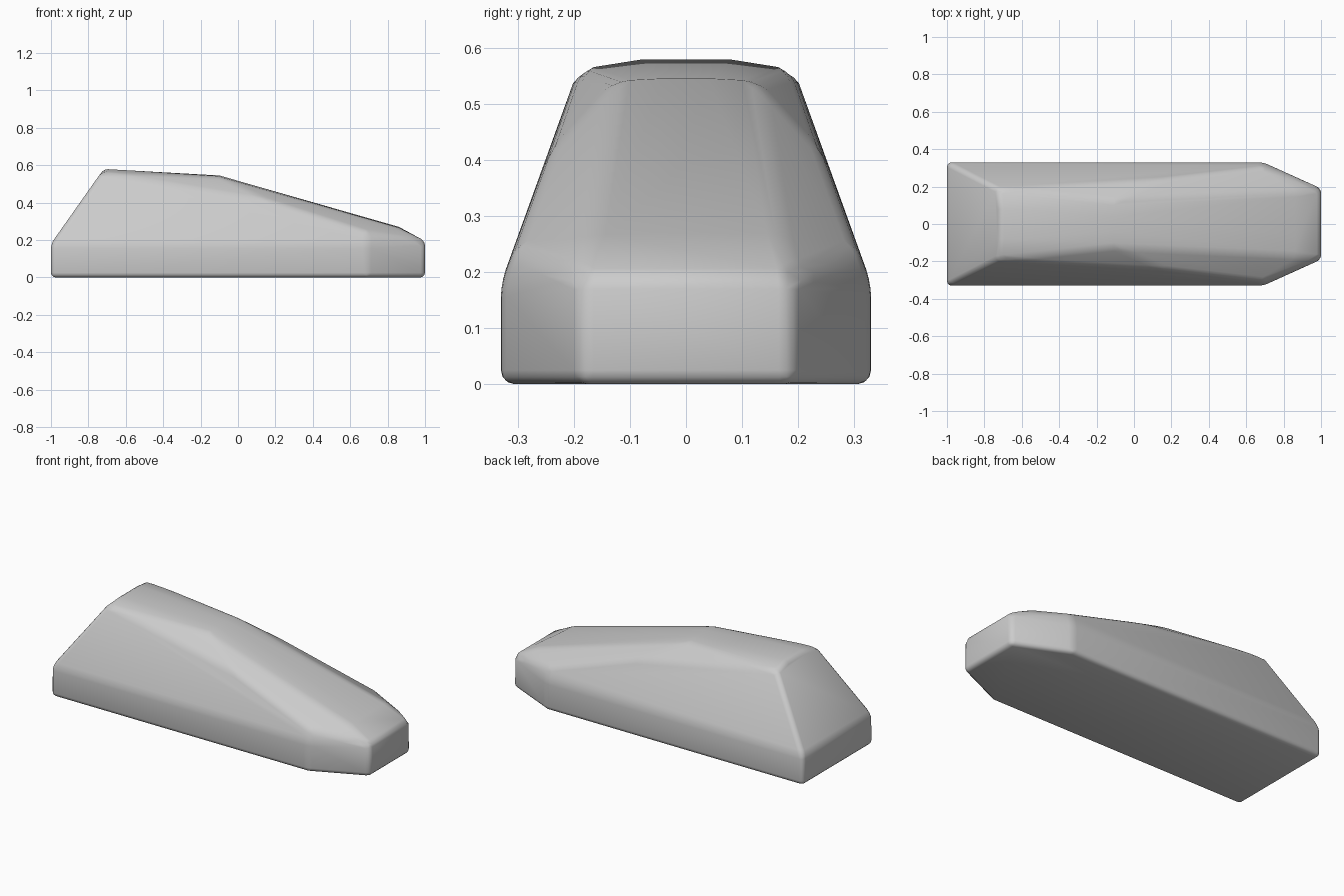
import bpy, bmesh, math

cube = bpy.data.objects.get("Cube")
if cube:
    bpy.data.objects.remove(cube, do_unlink=True)

# Plain grey finish
grey = bpy.data.materials.new("plain_grey")
grey.use_nodes = True
colour = (0.6, 0.6, 0.6, 1)
grey.diffuse_color = colour
grey.node_tree.nodes["Principled BSDF"].inputs["Base Color"].default_value = colour

# Corners of one half of the body: x, half width, height
corners = [
    (-1, .33, 0), (.69, .33, 0), (1, .19, 0),            # base
    (-1, .33, .18), (.69, .33, .18), (1, .19, .195),     # belt
    (-.73, .192, .562), (-.72, .08, .58),                # rear roof edge
    (-.1, .125, .54), (-.1, .04, .545),                  # roof break
    (.17, .245, .41), (.69, .305, .245),                 # shoulder
    (.86, .17, .267), (.86, .06, .27),                   # bonnet end
]

bm = bmesh.new()
for x, y, z in corners:
    for side in (-1, 1):
        bm.verts.new((x, side * y, z))
bmesh.ops.convex_hull(bm, input=bm.verts[:])
bmesh.ops.dissolve_limit(bm, angle_limit=math.radians(2),
                         verts=bm.verts[:], edges=bm.edges[:])
bmesh.ops.recalc_face_normals(bm, faces=bm.faces[:])

# Soften every clear edge
edges = [e for e in bm.edges
         if len(e.link_faces) == 2 and e.calc_face_angle() > math.radians(14)]
bmesh.ops.bevel(bm, geom=edges, offset=.025, offset_type='OFFSET', segments=3,
                profile=.5, affect='EDGES', clamp_overlap=True)

mesh = bpy.data.meshes.new("body")
bm.to_mesh(mesh)
bm.free()
mesh.materials.append(grey)
body = bpy.data.objects.new("body", mesh)
bpy.context.collection.objects.link(body)
bpy.context.view_layer.objects.active = body
body.select_set(True)
bpy.ops.object.shade_smooth_by_angle(angle=math.radians(40))
